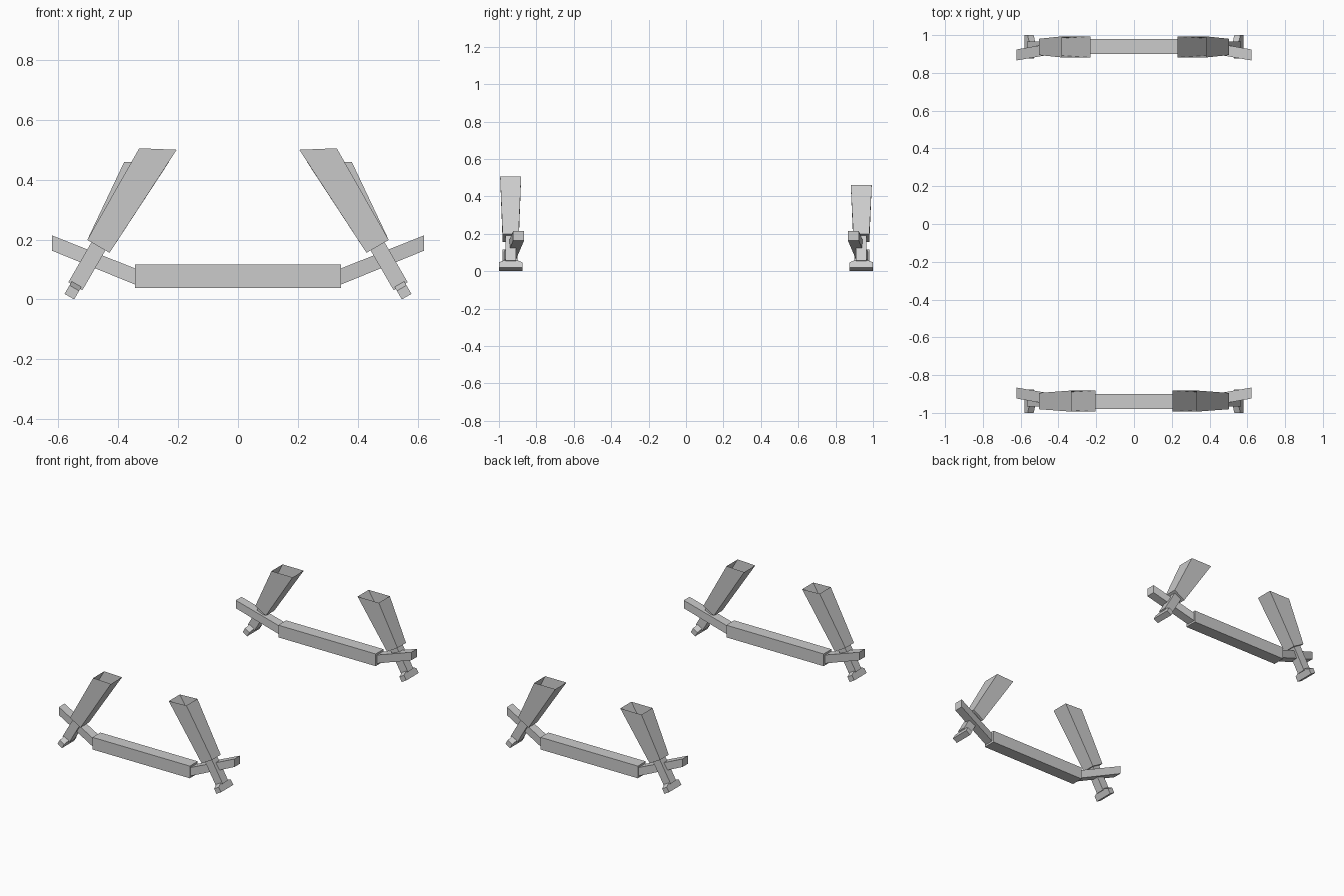
import bpy, bmesh
from mathutils import Vector

if "Cube" in bpy.data.objects:
    bpy.data.objects.remove(bpy.data.objects["Cube"])

FOOT = Vector((0.5635, 0, 0.0093))      # bottom centre of the strut foot
AXIS = Vector((-0.5, 0, 0.866))         # strut direction, leaning inward
SIDE = Vector((0.866, 0, 0.5))          # across the strut
Y = Vector((0, 1, 0))


def loft(name, rings, open_top=False, mirror=True):
    """Skin matching point rings, cap the ends, mirror across x."""
    bm = bmesh.new()
    vs = [[bm.verts.new(p) for p in r] for r in rings]
    n = len(vs[0])
    for a, b in zip(vs, vs[1:]):
        for i in range(n):
            j = (i + 1) % n
            bm.faces.new((a[i], a[j], b[j], b[i]))
    bm.faces.new(vs[0][::-1])
    if not open_top:
        bm.faces.new(vs[-1])
    bmesh.ops.recalc_face_normals(bm, faces=bm.faces)
    me = bpy.data.meshes.new(name)
    bm.to_mesh(me)
    bm.free()
    ob = bpy.data.objects.new(name, me)
    bpy.context.collection.objects.link(ob)
    if mirror:
        ob.modifiers.new("mirror", 'MIRROR')


def strut_ring(d, w, h, y):
    """Rectangle across the strut at distance d up its axis."""
    c = FOOT + AXIS * d + Y * y
    return [c + SIDE * (w * a) + Y * (h * b)
            for a, b in ((-1, -1), (1, -1), (1, 1), (-1, 1))]


def x_ring(x, y0, y1, z0, z1):
    return [(x, y0, z0), (x, y1, z0), (x, y1, z1), (x, y0, z1)]


# label, side, strut top (inner x, outer x, inner z, outer z)
for label, s, (xi, xo, zi, zo) in (("front", -1, (0.205, 0.33, 0.50, 0.505)),
                                   ("rear", 1, (0.23, 0.38, 0.46, 0.46))):
    y = s * 0.9375

    # straight cross beam
    yb = s * 0.94
    loft(label + "_beam", [x_ring(x, yb - 0.04, yb + 0.04, 0.038, 0.116)
                           for x in (-0.345, 0.345)], mirror=False)

    # arms rising outward from the beam ends
    ya, ye = s * 0.943, s * 0.895
    loft(label + "_arm", [x_ring(0.345, ya - 0.029, ya + 0.029, 0.05, 0.104),
                          x_ring(0.622, ye - 0.029, ye + 0.029, 0.163, 0.214)])

    # foot bar with sloped shoulders
    loft(label + "_foot", [strut_ring(0, 0.0185, 0.0625, y),
                           strut_ring(0.033, 0.0185, 0.0625, y),
                           strut_ring(0.048, 0.0185, 0.029, y)])

    # lower rod
    loft(label + "_rod", [strut_ring(0.04, 0.027, 0.028, y),
                          strut_ring(0.194, 0.027, 0.028, y)])

    # flared upper housing, open at the top
    h = 0.056
    top = [(xi, y - h, zi), (xo, y - h, zo), (xo, y + h, zo), (xi, y + h, zi)]
    loft(label + "_strut_housing",
         [strut_ring(0.194, 0.043, 0.043, y), top], open_top=True)
